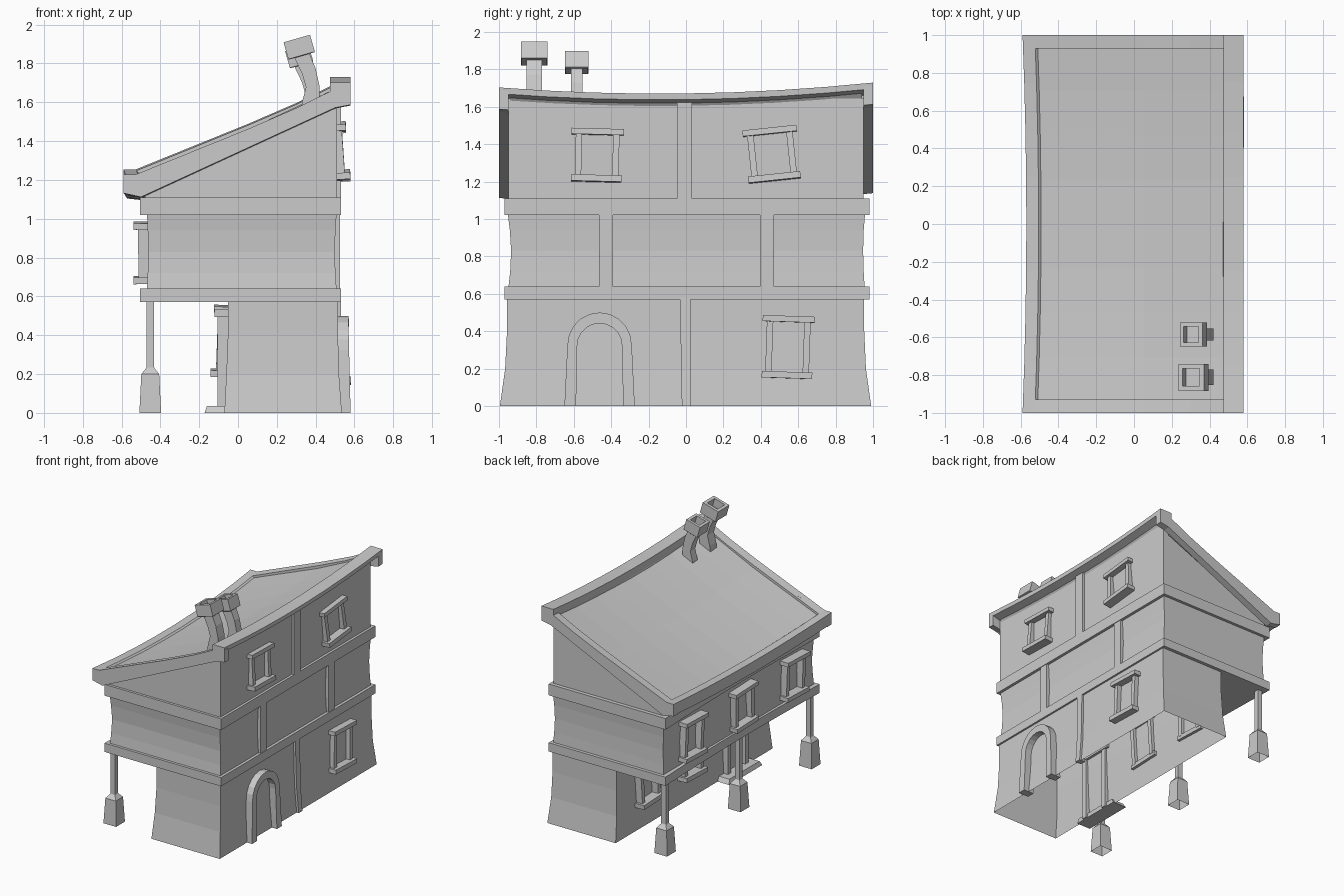
import bpy, bmesh, math
from mathutils import Matrix, Vector

if "Cube" in bpy.data.objects:
    bpy.data.objects.remove(bpy.data.objects["Cube"])


def finish(name, bm):
    bmesh.ops.recalc_face_normals(bm, faces=bm.faces)
    me = bpy.data.meshes.new(name)
    bm.to_mesh(me)
    bm.free()
    ob = bpy.data.objects.new(name, me)
    bpy.context.collection.objects.link(ob)
    return ob


def skin(bm, rings, caps=(True, True)):
    """Bridge rings of equal length, closing the ends if asked."""
    vs = [[bm.verts.new(p) for p in r] for r in rings]
    n = len(vs[0])
    for a, b in zip(vs, vs[1:]):
        for i in range(n):
            bm.faces.new((a[i], a[(i + 1) % n], b[(i + 1) % n], b[i]))
    if caps[0]:
        bm.faces.new(vs[0][::-1])
    if caps[1]:
        bm.faces.new(vs[-1])


def bend(x, y):
    """The left side bows inward halfway along the house."""
    return x + (0.02 * (1 - y * y) if x < -0.2 else 0)


def along_y(name, profile, y0, y1, sag=0.0, steps=8):
    """Run an (x, z) profile along y, with the crooked sag of the roof."""
    rings = []
    for i in range(steps + 1):
        y = y0 + (y1 - y0) * i / steps
        dz = sag * (0.045 * (y * y - 1) + 0.013 * y)
        rings.append([(bend(x, y), y, z + dz) for x, z in profile])
    bm = bmesh.new()
    skin(bm, rings)
    return finish(name, bm)


def stack(name, levels, caps=(True, True)):
    """Stack rectangles given as (z, x0, x1, y0, y1)."""
    bm = bmesh.new()
    skin(bm, [[(a, c, z), (b, c, z), (b, d, z), (a, d, z)]
              for z, a, b, c, d in levels], caps)
    return finish(name, bm)


def boxes(name, items, matrix=Matrix()):
    """One object made of several (centre, size) boxes."""
    bm = bmesh.new()
    for c, s in items:
        bmesh.ops.create_cube(bm, size=1, matrix=matrix @ Matrix.Translation(c)
                              @ Matrix.Diagonal((*s, 1)))
    return finish(name, bm)


def window(name, x, side, y, z, w=0.28, h=0.28, tilt=0, lean=0, depth=0.055):
    """Lintel, sill and two jambs on a wall facing +x or -x."""
    m = (Matrix.Translation((x, y, z)) @ Matrix.Rotation(math.radians(tilt), 4, 'X')
         @ Matrix.Rotation(math.radians(lean), 4, 'Y'))
    jy = w / 2 - 0.04
    boxes(name, [((side * 0.012, 0, h / 2 - 0.015), (depth + 0.02, w, 0.032)),
                 ((side * 0.015, 0, -h / 2 + 0.015), (depth + 0.025, w - 0.01, 0.034)),
                 ((0, -jy, 0), (depth, 0.034, h - 0.04)),
                 ((0, jy, 0), (depth, 0.034, h - 0.04))], m)


# Walls of the three floors (the ground floor is open underneath)
stack("ground_floor", [(0, -0.07, 0.535, -0.995, 0.99), (0.2, -0.06, 0.52, -0.967, 0.962),
                       (0.4, -0.052, 0.515, -0.957, 0.953),
                       (0.6, -0.05, 0.515, -0.957, 0.953)], (False, True))
stack("middle_floor", [(0.6, -0.47, 0.51, -0.953, 0.957), (0.72, -0.465, 0.502, -0.94, 0.95),
                       (0.83, -0.46, 0.498, -0.935, 0.947), (0.94, -0.465, 0.502, -0.942, 0.95),
                       (1.06, -0.47, 0.51, -0.957, 0.96)])
along_y("top_floor", [(-0.48, 1.08), (0.51, 1.08), (0.51, 1.645), (0.485, 1.645),
                      (0.46, 1.565), (-0.48, 1.16)], -0.95, 0.95)

# Horizontal timber bands
for name, z0, z1 in (("lower_band", 0.57, 0.64), ("upper_band", 1.02, 1.11)):
    along_y(name, [(-0.505, z0), (0.53, z0), (0.53, z1), (-0.505, z1)], -0.97, 0.98)

# Vertical timbers on the right wall
boxes("right_timbers", [((0.505, -0.008, 1.37), (0.05, 0.08, 0.55)),
                        ((0.5, -0.428, 0.83), (0.05, 0.075, 0.4)),
                        ((0.5, 0.432, 0.83), (0.05, 0.075, 0.4))])
stack("ground_timber", [(0, 0.5, 0.553, -0.022, 0.025), (0.2, 0.5, 0.537, -0.026, 0.025),
                        (0.58, 0.48, 0.53, -0.032, 0.025)])

# Roof: recessed panel framed by gable rims, eave rim and ridge rim
along_y("roof_panel", [(-0.56, 1.15), (-0.48, 1.145), (0.47, 1.59), (0.53, 1.68),
                       (0.53, 1.69), (0.47, 1.648), (0.05, 1.453), (-0.53, 1.222)],
        -0.94, 0.94, 1)
gable = [(-0.59, 1.145), (-0.5, 1.125), (0.5, 1.585), (0.58, 1.6), (0.58, 1.7),
         (0.48, 1.672), (0.3, 1.583), (0.05, 1.475), (-0.53, 1.24), (-0.59, 1.24)]
along_y("front_gable_rim", gable, -1.0, -0.95, 1, 1)
along_y("back_gable_rim", gable, 0.95, 1.0, 1, 1)
# Upper edge of the gable rims, seen as a border round the panel
lip = [(-0.54, 1.2), (0.05, 1.43), (0.48, 1.62), (0.48, 1.672), (0.3, 1.583),
       (0.05, 1.475), (-0.53, 1.24)]
along_y("front_roof_border", lip, -0.99, -0.93, 1, 1)
along_y("back_roof_border", lip, 0.93, 0.99, 1, 1)
along_y("eave_rim", [(-0.59, 1.15), (-0.5, 1.14), (-0.5, 1.22), (-0.525, 1.24),
                     (-0.59, 1.24)], -0.99, 0.99, 1)
along_y("ridge_rim", [(0.475, 1.65), (0.578, 1.683), (0.58, 1.716), (0.475, 1.716)],
        -1.0, 1.0, 1)


# Crooked chimneys with hollow leaning caps
def chimney(name, y, w, cap, top, drop):
    path = [(0.37, 1.52, 0.1, 0), (0.375, 1.6, 0.09, 0), (0.385, 1.68, 0.07, 4),
            (0.365, 1.76, 0.075, 20), (0.325, 1.85, 0.08, 20)]
    bm = bmesh.new()
    rings = []
    for x, z, d, a in path:
        c, s = math.cos(math.radians(a)) * d / 2, math.sin(math.radians(a)) * d / 2
        z -= drop
        rings.append([(x - c, y - w / 2, z - s), (x + c, y - w / 2, z + s),
                      (x + c, y + w / 2, z + s), (x - c, y + w / 2, z - s)])
    skin(bm, rings)
    m = Matrix.Translation((0.315, y, top)) @ Matrix.Rotation(math.radians(-16), 4, 'Y')
    h = cap / 2
    rings = [[m @ Vector((i * r, j * r, z)) for i, j in ((-1, -1), (1, -1), (1, 1), (-1, 1))]
             for r, z in ((h * 0.95, -0.048), (h, -0.045), (h, 0.045),
                          (h * 0.66, 0.045), (h * 0.66, -0.02))]
    skin(bm, rings)
    finish(name, bm)


chimney("front_chimney", -0.812, 0.082, 0.142, 1.885, 0)
chimney("rear_chimney", -0.585, 0.062, 0.125, 1.838, 0.045)

# Posts carrying the overhang, open underneath
for i, y in enumerate((-0.92, -0.02, 0.91)):
    x = -0.452
    lv = [(z, x - r, x + r, y - r, y + r) for z, r in
          ((0, 0.056), (0.2, 0.046), (0.23, 0.022), (0.235, 0.02), (0.58, 0.02))]
    stack("overhang_post_%d" % (i + 1), lv, (False, True))

# Arched doorway on the right wall
arch = bmesh.new()
rings = []
N = 10
for k in range(N + 3):
    if k in (0, N + 2):
        s = 1 if k == 0 else -1
        yo, zo, yi, zi = s * 0.188, 0, s * 0.126, 0
    else:
        t = math.pi * (k - 1) / N
        yo, zo = 0.172 * math.cos(t), 0.325 + 0.175 * math.sin(t)
        yi, zi = 0.12 * math.cos(t), 0.32 + 0.122 * math.sin(t)
    xo = 0.568 + 0.012 * (1 - zo / 0.5)
    rings.append([(0.49, yo - 0.462, zo), (xo, yo - 0.462, zo),
                  (xo, yi - 0.462, zi), (0.49, yi - 0.462, zi)])
skin(arch, rings)
finish("arched_doorway", arch)

# Windows on the right wall
window("upper_front_window", 0.515, 1, -0.475, 1.34, tilt=-1.5, lean=-4)
window("upper_back_window", 0.515, 1, 0.46, 1.345, 0.29, tilt=6, lean=-4)
window("ground_right_window", 0.525, 1, 0.545, 0.315, h=0.33, tilt=-2, lean=-1)

# Windows on the left wall, above and below the overhang
for i, y in enumerate((0.62, -0.02, -0.66)):
    window("left_window_%d" % (i + 1), -0.492 + 0.01 * (1 - y * y), -1, y, 0.825,
           h=0.31, tilt=(2, -2, 2)[i], lean=-1)
for i, y in enumerate((0.6, 0.05)):
    window("sheltered_window_%d" % (i + 1), -0.068, -1, y, 0.37, h=0.36,
           tilt=(-2, 2)[i], lean=2, depth=0.08)

# Left doorway with its step
boxes("left_doorway", [((-0.07, -0.62, 0.25), (0.07, 0.04, 0.5)),
                       ((-0.07, -0.4, 0.25), (0.07, 0.04, 0.5)),
                       ((-0.075, -0.51, 0.515), (0.09, 0.32, 0.04))])
stack("door_step", [(0, -0.172, -0.05, -0.72, -0.3), (0.035, -0.16, -0.05, -0.7, -0.32)])
